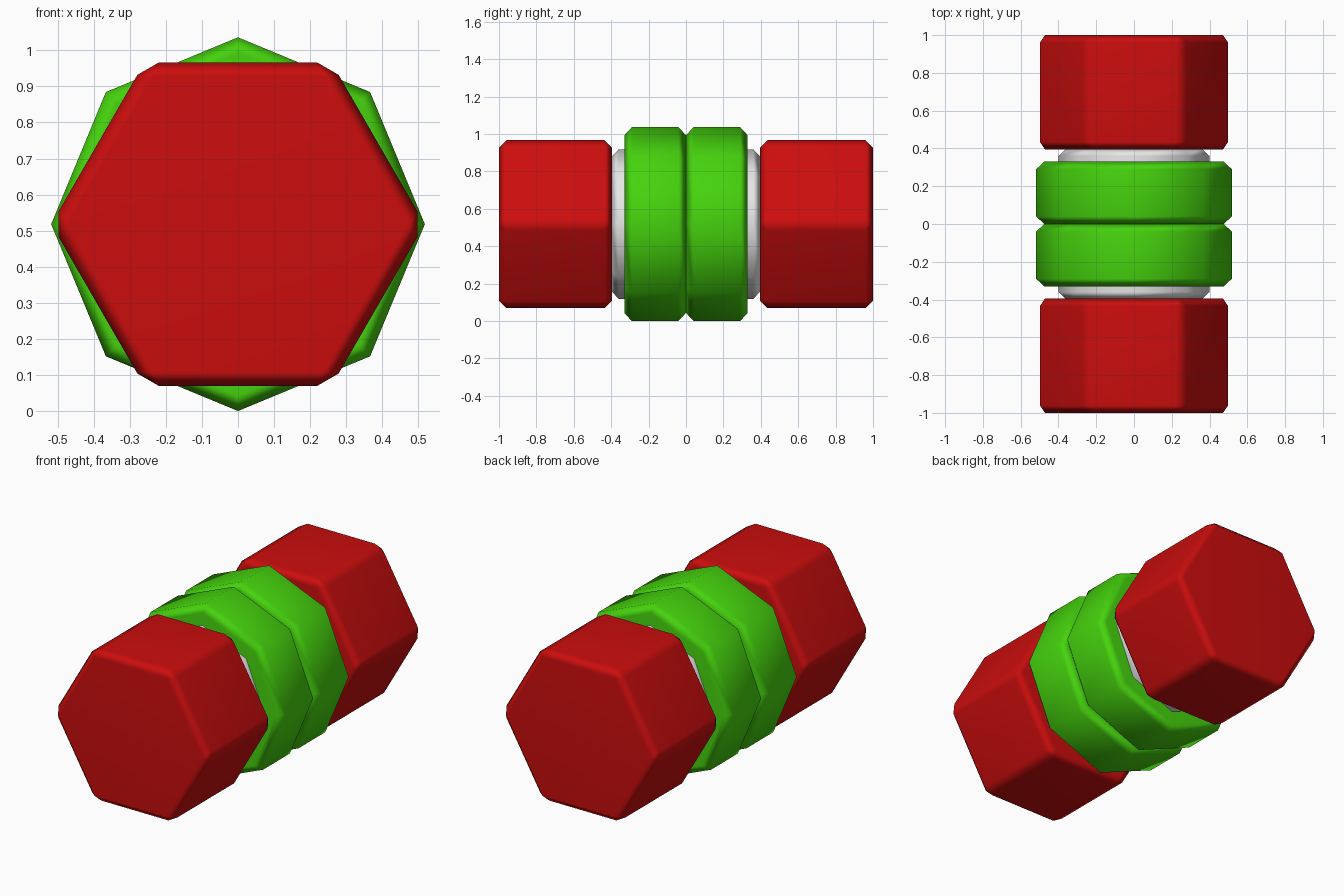
import bpy
import math

cube = bpy.data.objects.get("Cube")
if cube:
    bpy.data.objects.remove(cube, do_unlink=True)

AXIS_HEIGHT = 0.518


def material(name, rgb):
    mat = bpy.data.materials.new(name)
    mat.use_nodes = True
    mat.diffuse_color = (*rgb, 1)
    mat.node_tree.nodes["Principled BSDF"].inputs["Base Color"].default_value = (*rgb, 1)
    return mat


red = material("red", (0.6, 0.004, 0.004))
green = material("green", (0.06, 0.65, 0.004))
white = material("white", (0.8, 0.8, 0.8))


def prism(name, sides, radius, y_start, y_end, mat, turn):
    """Chamfered prism lying along the y axis."""
    bpy.ops.mesh.primitive_cylinder_add(
        vertices=sides, radius=radius, depth=y_end - y_start,
        location=(0, (y_start + y_end) / 2, AXIS_HEIGHT),
        rotation=(math.pi / 2, 0, 0))
    obj = bpy.context.object
    obj.name = name
    obj.data.materials.append(mat)
    # Turn the profile so that its corners point the right way
    obj.rotation_euler = (math.pi / 2, turn, 0)
    bpy.ops.object.transform_apply(location=False, rotation=True, scale=True)
    bpy.ops.object.shade_smooth()
    # Chamfer the rims, and the hexagon corners, but not shallower edges
    bevel = obj.modifiers.new("chamfer", "BEVEL")
    bevel.width = 0.04
    bevel.segments = 1
    bevel.limit_method = "ANGLE"
    bevel.angle_limit = math.radians(50)
    # Keep the broad faces flat and shade across the chamfers
    obj.modifiers.new("flat_faces", "WEIGHTED_NORMAL")
    return obj


# Central rod joining the two ends
prism("central_rod", 8, 0.4, -0.4, 0.4, white, 0)

# Matching weight and collar on each side
for side, label in ((-1, "front"), (1, "back")):
    for part, sides, radius, near, far, mat, turn in (
            ("collar", 8, 0.518, 0.0, 0.33, green, 0),
            ("weight", 6, 0.518, 0.395, 1.0, red, math.pi / 2)):
        start, end = sorted((side * near, side * far))
        prism(f"{label}_{part}", sides, radius, start, end, mat, turn)
